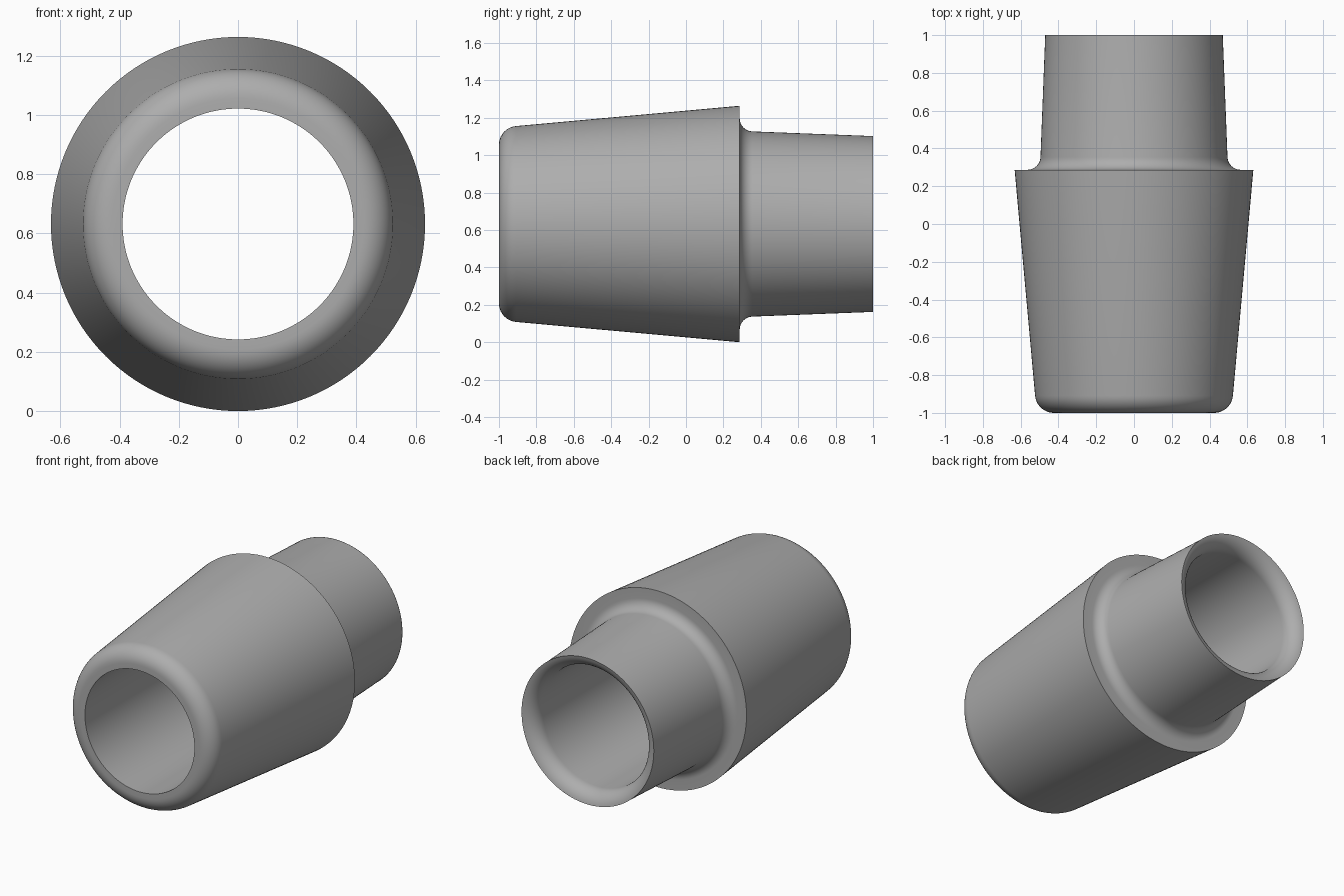
import bpy
import bmesh
from math import sin, cos, pi, radians
from mathutils import Matrix, Vector

cube = bpy.data.objects.get("Cube")
if cube:
    bpy.data.objects.remove(cube, do_unlink=True)

STEPS = 128
RADIUS = 0.632          # widest radius, also the height of the axis
BORE = 0.39


def arc(y, r, size, start, end, count=10):
    """Points (along axis, radius) on a fillet; angle 0 points along +y."""
    angles = [radians(start + (end - start) * i / count) for i in range(count + 1)]
    return [(y + size * cos(a), r + size * sin(a)) for a in angles]


grey = bpy.data.materials.new("satin grey")
grey.use_nodes = True
colour = (0.42, 0.42, 0.42, 1)
grey.diffuse_color = colour
grey.node_tree.nodes["Principled BSDF"].inputs["Base Color"].default_value = colour

# Closed wall section: front lip, taper, shoulder, neck, rounded inner mouth
section = [(-1, BORE)]
section += arc(-0.9, 0.424, 0.1, 180, 95)
section += [(0.287, RADIUS)]
section += arc(0.357, 0.565, 0.07, 180, 268)
section += [(1, 0.47)]
section += arc(0.902, BORE + 0.1, 0.1, 349, 270)

# Revolve the section round the y axis
bm = bmesh.new()
rings = []
for i in range(STEPS):
    turn = Matrix.Rotation(2 * pi * i / STEPS, 3, 'Y')
    rings.append([bm.verts.new(turn @ Vector((0, y, r)) + Vector((0, 0, RADIUS)))
                  for y, r in section])
for i, ring in enumerate(rings):
    following = rings[(i + 1) % STEPS]
    for j in range(len(section)):
        k = (j + 1) % len(section)
        bm.faces.new((ring[j], ring[k], following[k], following[j]))
bmesh.ops.recalc_face_normals(bm, faces=bm.faces)

mesh = bpy.data.meshes.new("tapered_sleeve")
bm.to_mesh(mesh)
bm.free()
mesh.materials.append(grey)
sleeve = bpy.data.objects.new("tapered_sleeve", mesh)
bpy.context.collection.objects.link(sleeve)
bpy.context.view_layer.objects.active = sleeve
sleeve.select_set(True)
bpy.ops.object.shade_smooth_by_angle(angle=radians(30))
